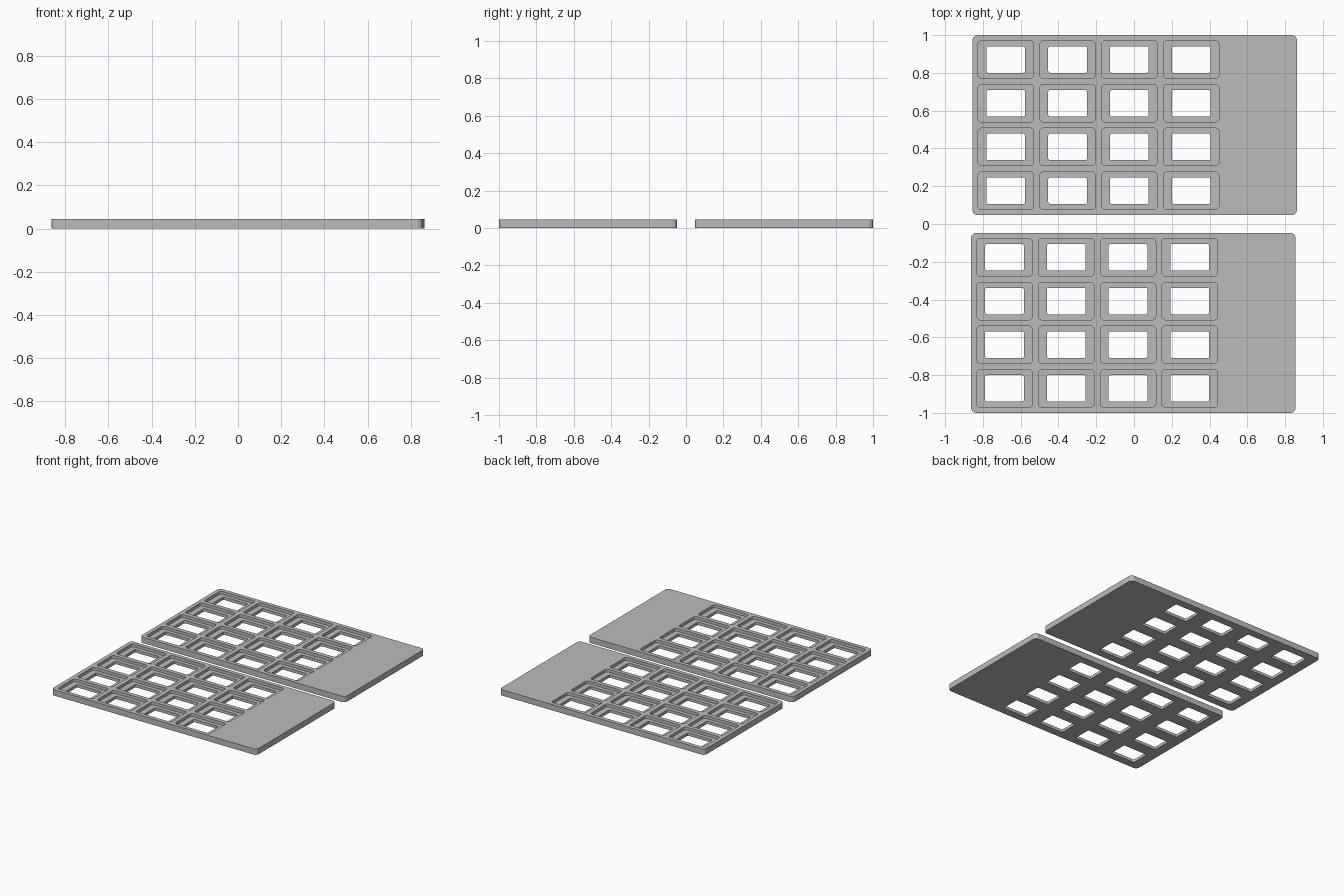
import bpy, bmesh, math

if "Cube" in bpy.data.objects:
    bpy.data.objects.remove(bpy.data.objects["Cube"])

T = 0.044        # plate thickness
FLOOR = 0.022    # height of the recessed ledge
W, D = 1.718, 0.9525
COLS = ROWS = 4
PITCH_X, PITCH_Y = 0.327, 0.2313
FIRST_X = 0.177  # first window centre, measured from the plate's left edge

grey = bpy.data.materials.new("grey_plastic")
grey.diffuse_color = (0.5, 0.5, 0.5, 1)
grey.use_nodes = True
grey.node_tree.nodes["Principled BSDF"].inputs["Base Color"].default_value = grey.diffuse_color


def rounded_rect(cx, cy, w, d, r, seg=5):
    """Counter-clockwise outline of a rounded rectangle."""
    pts = []
    for i, (sx, sy) in enumerate([(1, 1), (-1, 1), (-1, -1), (1, -1)]):
        for k in range(seg + 1):
            a = math.pi / 2 * (i + k / seg)
            pts.append((cx + sx * (w / 2 - r) + r * math.cos(a),
                        cy + sy * (d / 2 - r) + r * math.sin(a)))
    return pts


def add_ring(bm, outline, z):
    verts = [bm.verts.new((x, y, z)) for x, y in outline]
    edges = [bm.edges.new((verts[i - 1], verts[i])) for i in range(len(verts))]
    return verts, edges


def bridge(bm, a, b):
    for i in range(len(a)):
        bm.faces.new((a[i - 1], a[i], b[i], b[i - 1]))


def make_plate(name, cx, cy):
    bm = bmesh.new()
    # outer wall
    outline = rounded_rect(0, 0, W, D, 0.027)
    low, bottom_edges = add_ring(bm, outline, 0)
    high, top_edges = add_ring(bm, outline, T)
    bridge(bm, low, high)
    # recessed windows: pocket wall, ledge, through-hole wall
    for c in range(COLS):
        for r in range(ROWS):
            x = -W / 2 + FIRST_X + c * PITCH_X
            y = (r - (ROWS - 1) / 2) * PITCH_Y
            pocket = rounded_rect(x, y, 0.294, 0.199, 0.019)
            hole = rounded_rect(x, y, 0.205, 0.140, 0.009)
            p_top, e_top = add_ring(bm, pocket, T)
            p_floor, _ = add_ring(bm, pocket, FLOOR)
            h_floor, _ = add_ring(bm, hole, FLOOR)
            h_low, e_low = add_ring(bm, hole, 0)
            bridge(bm, p_top, p_floor)
            bridge(bm, p_floor, h_floor)
            bridge(bm, h_floor, h_low)
            top_edges += e_top
            bottom_edges += e_low
    # flat top and underside around the windows
    for edges, z in ((top_edges, 1), (bottom_edges, -1)):
        bmesh.ops.triangle_fill(bm, edges=edges, use_beauty=True, normal=(0, 0, z))
    bmesh.ops.recalc_face_normals(bm, faces=bm.faces)

    mesh = bpy.data.meshes.new(name)
    bm.to_mesh(mesh)
    bm.free()
    mesh.materials.append(grey)
    obj = bpy.data.objects.new(name, mesh)
    obj.location = (cx, cy, 0)
    bpy.context.collection.objects.link(obj)


# two matching plates, slightly offset sideways
make_plate("back_plate", 0.0035, 1 - D / 2)
make_plate("front_plate", -0.0035, -1 + D / 2)
